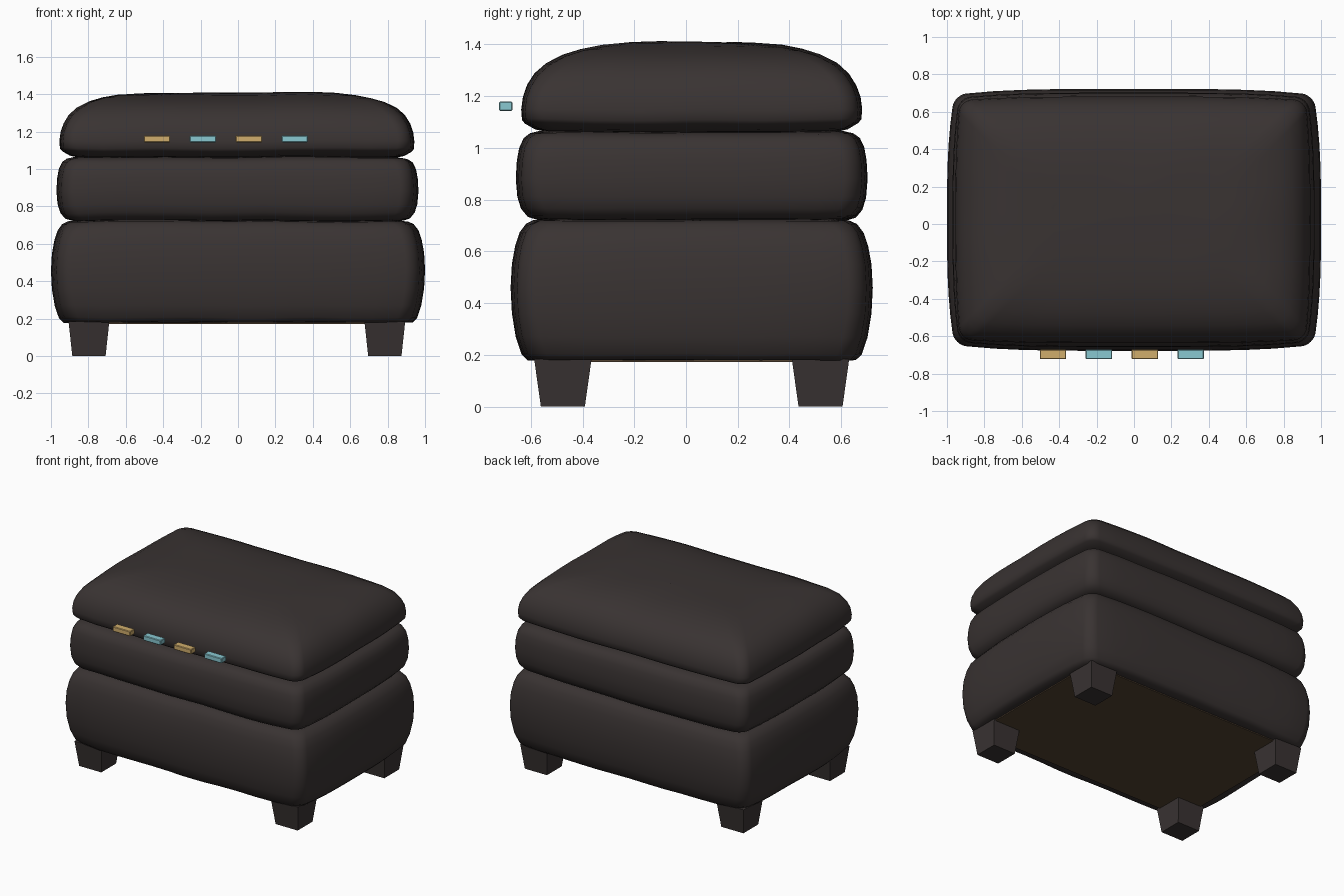
import bpy, bmesh, math
from mathutils import Vector, noise

if "Cube" in bpy.data.objects:
    bpy.data.objects.remove(bpy.data.objects["Cube"])


def material(name, rgb):
    m = bpy.data.materials.new(name)
    m.diffuse_color = (*rgb, 1)
    m.use_nodes = True
    m.node_tree.nodes["Principled BSDF"].inputs["Base Color"].default_value = m.diffuse_color
    return m


LEATHER = material("dark brown leather", (0.041, 0.033, 0.032))
LINING = material("brown lining", (0.085, 0.054, 0.031))
GOLD = material("gold", (0.63, 0.42, 0.15))
TEAL = material("pale teal", (0.25, 0.58, 0.64))
YC = 0.022  # middle of the cushions in y


def finish(bm, name, mat, smooth=None):
    bmesh.ops.recalc_face_normals(bm, faces=bm.faces)
    me = bpy.data.meshes.new(name)
    bm.to_mesh(me)
    bm.free()
    me.materials.append(mat)
    ob = bpy.data.objects.new(name, me)
    bpy.context.collection.objects.link(ob)
    if smooth:
        bpy.ops.object.select_all(action='DESELECT')
        bpy.context.view_layer.objects.active = ob
        ob.select_set(True)
        bpy.ops.object.shade_smooth_by_angle(angle=math.radians(smooth))
    return ob


def outline(hx, hy, r, bow, side=12, arc=6):
    """Rounded rectangle whose sides bow outwards in the middle."""
    pts = []
    for k, (sx, sy) in enumerate(((1, 1), (-1, 1), (-1, -1), (1, -1))):
        cx, cy = sx * (hx - r), sy * (hy - r)
        for i in range(arc + 1):
            a = (k + i / arc) * math.pi / 2
            pts.append((cx + r * math.cos(a), cy + r * math.sin(a)))
        # straight run to the next corner
        nx, ny = ((-cx, cy), (cx, -cy), (-cx, cy), (cx, -cy))[k]
        ox, oy = pts[-1][0] - cx, pts[-1][1] - cy
        for i in range(1, side):
            t = i / side
            pts.append((cx + (nx - cx) * t + ox, cy + (ny - cy) * t + oy))
    return [(x - math.copysign(bow, x) * abs(y / hy) ** 3 * abs(x / hx),
             y - math.copysign(bow, y) * 0.8 * abs(x / hx) ** 4 * abs(y / hy))
            for x, y in pts]


def cushion(name, hx, hy, cx, rings, bow):
    """Loft of bowed outlines; rings are (inset, height)."""
    bm = bmesh.new()
    loops = []
    for inset, z in rings:
        loop = []
        for x, y in outline(hx - inset, hy - inset, 0.065, bow):
            p = Vector((x + cx, y + YC, z))
            w = noise.noise(p * 3.2) * 0.008  # soft upholstery wobble
            loop.append(bm.verts.new(p + Vector((0, 0, w))))
        loops.append(loop)
    n = len(loops[0])
    for a, b in zip(loops, loops[1:]):
        for i in range(n):
            j = (i + 1) % n
            bm.faces.new((a[i], a[j], b[j], b[i]))
    bm.faces.new(loops[0])
    bm.faces.new(loops[-1])
    return finish(bm, name, LEATHER, 50)


def box(name, x, y, z0, z1, top, bottom, mat, bevel=0):
    """Box or tapered block, from top and bottom sizes."""
    bm = bmesh.new()
    bmesh.ops.create_cube(bm, size=1)
    for v in bm.verts:
        s = top if v.co.z > 0 else bottom
        v.co = (x + v.co.x * s[0], y + v.co.y * s[1], z1 if v.co.z > 0 else z0)
    if bevel:
        bmesh.ops.bevel(bm, geom=bm.edges[:], offset=bevel, segments=1,
                        affect='EDGES')
    return finish(bm, name, mat)


# three stacked cushions
cushion("base_cushion", 1.0, 0.70, 0.0,
        [(0.12, 0.182), (0.065, 0.182), (0.042, 0.205), (0.02, 0.27),
         (0.005, 0.36), (0, 0.46), (0.005, 0.55), (0.018, 0.62),
         (0.035, 0.67), (0.06, 0.703), (0.09, 0.717), (0.16, 0.722)], 0.04)
cushion("middle_cushion", 0.968, 0.68, -0.003,
        [(0.16, 0.718), (0.08, 0.724), (0.045, 0.735), (0.02, 0.765),
         (0.006, 0.81), (0, 0.88), (0.004, 0.95), (0.013, 1.0),
         (0.03, 1.037), (0.055, 1.055), (0.09, 1.063), (0.16, 1.065)], 0.035)
cushion("top_cushion", 0.949, 0.659, -0.006,
        [(0.16, 1.06), (0.09, 1.067), (0.055, 1.075), (0.015, 1.098),
         (0.003, 1.112), (0, 1.15), (0.006, 1.195), (0.022, 1.24),
         (0.05, 1.285), (0.095, 1.325), (0.16, 1.358), (0.23, 1.38),
         (0.31, 1.396), (0.42, 1.405), (0.52, 1.408)], 0.025)

# flat lining under the base
box("bottom_lining", 0, YC, 0.172, 0.18, (1.76, 1.16), (1.76, 1.16), LINING)

# tapered legs
for side, x in (("left", -0.797), ("right", 0.785)):
    for end, y in (("front", -0.476), ("back", 0.52)):
        box(f"{end}_{side}_leg", x, y, 0, 0.185, (0.218, 0.222),
            (0.178, 0.17), LEATHER)

# small coloured blocks along the front
for i in range(4):
    box(f"front_block_{i + 1}", -0.433 + 0.2455 * i, -0.697, 1.143, 1.179,
        (0.141, 0.052), (0.141, 0.052), (GOLD, TEAL)[i % 2], 0.004)
